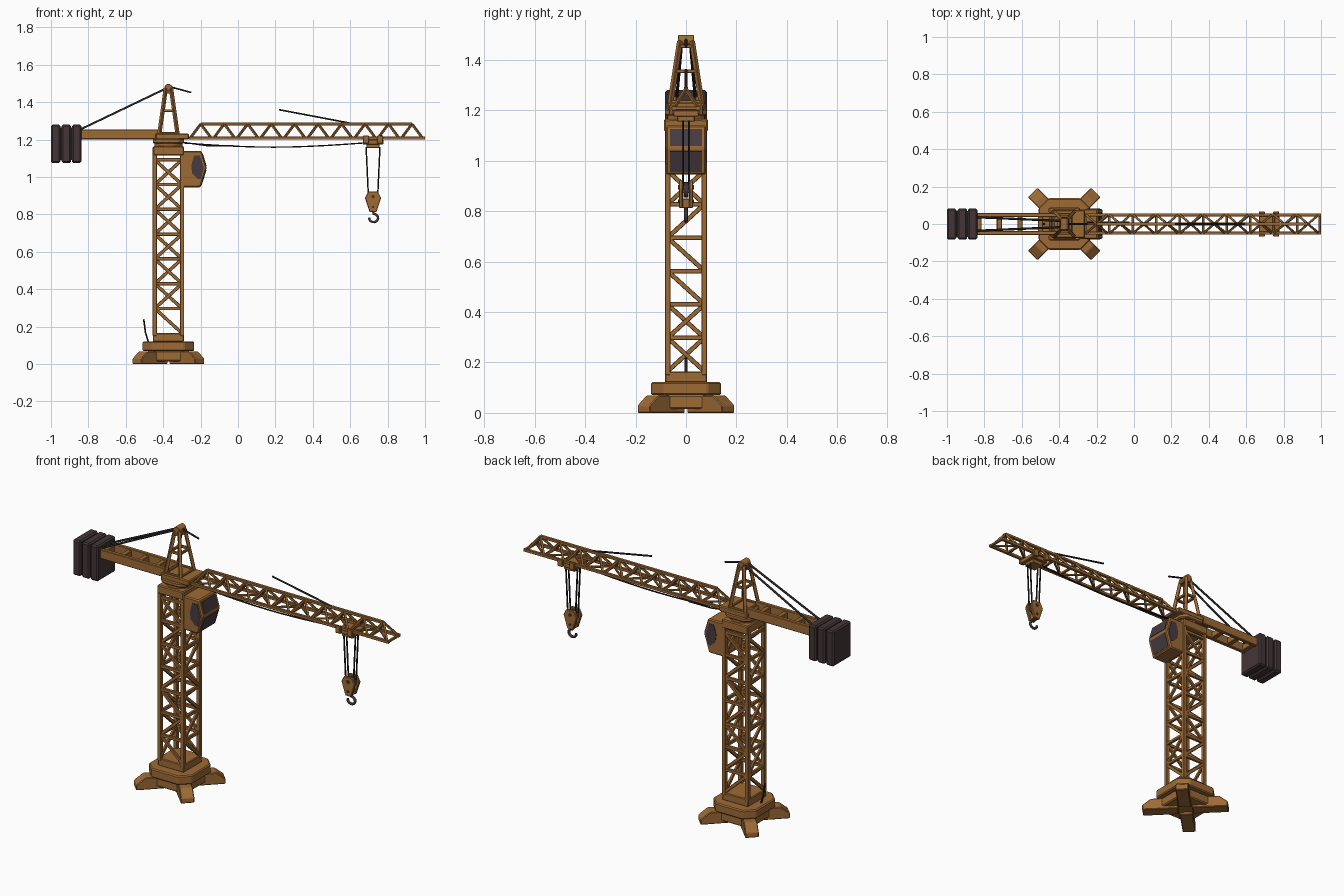
import bpy, bmesh, math
from mathutils import Vector, Matrix

if "Cube" in bpy.data.objects:
    bpy.data.objects.remove(bpy.data.objects["Cube"])

def material(name, col):
    m = bpy.data.materials.new(name)
    m.diffuse_color = (*col, 1)
    m.use_nodes = True
    m.node_tree.nodes["Principled BSDF"].inputs["Base Color"].default_value = m.diffuse_color
    return m

ORANGE = material("ochre paint", (0.34, 0.145, 0.036))
DARK = material("dark ballast", (0.058, 0.036, 0.040))
ROPE = material("black cable", (0.022, 0.019, 0.021))
GLASS = material("dark glass", (0.062, 0.043, 0.052))
TX = -0.372  # tower axis

def finish(name, bm, mat, bevel=0, smooth=False):
    bmesh.ops.recalc_face_normals(bm, faces=bm.faces)
    me = bpy.data.meshes.new(name)
    bm.to_mesh(me)
    bm.free()
    me.materials.append(mat)
    ob = bpy.data.objects.new(name, me)
    bpy.context.collection.objects.link(ob)
    if bevel:
        b = ob.modifiers.new("bevel", 'BEVEL')
        b.width = bevel
        b.segments = 1
        b.limit_method = 'ANGLE'
    if smooth:
        bpy.context.view_layer.objects.active = ob
        ob.select_set(True)
        bpy.ops.object.shade_smooth_by_angle(angle=math.radians(40))
        ob.select_set(False)
    return ob

def box(bm, x0, x1, y0, y1, z0, z1):
    m = Matrix.Translation(((x0+x1)/2, (y0+y1)/2, (z0+z1)/2)) @ Matrix.Diagonal((x1-x0, y1-y0, z1-z0, 1))
    bmesh.ops.create_cube(bm, size=1, matrix=m)

def beam(bm, a, b, w, h=None, up=(0, 0, 1)):
    # square bar from a to b; w is across, h along 'up'
    a, b = Vector(a), Vector(b)
    d = (b-a).normalized()
    up = Vector(up)
    if abs(d.dot(up)) > 0.99:
        up = Vector((1, 0, 0))
    s = up.cross(d).normalized()
    u = d.cross(s)
    rot = Matrix((s, u, d)).transposed().to_4x4()
    m = Matrix.Translation((a+b)/2) @ rot @ Matrix.Diagonal((w, h or w, (b-a).length, 1))
    bmesh.ops.create_cube(bm, size=1, matrix=m)

def prism(bm, pts, axis, lo, hi):
    # extrude a 2D profile along y ((x,z) points) or z ((x,y) points)
    f = (lambda p, t: (p[0], t, p[1])) if axis == 'y' else (lambda p, t: (p[0], p[1], t))
    A = [bm.verts.new(f(p, lo)) for p in pts]
    B = [bm.verts.new(f(p, hi)) for p in pts]
    bm.faces.new(A)
    bm.faces.new(B)
    for i in range(len(pts)):
        j = (i+1) % len(pts)
        bm.faces.new((A[i], A[j], B[j], B[i]))

def cyl(bm, c, r, depth, axis='y', n=16):
    rot = Matrix.Rotation(math.pi/2, 4, 'X') if axis == 'y' else Matrix.Identity(4)
    bmesh.ops.create_cone(bm, cap_ends=True, segments=n, radius1=r, radius2=r, depth=depth,
                          matrix=Matrix.Translation(c) @ rot)

def cable(name, paths, r, mat=ROPE):
    cu = bpy.data.curves.new(name, 'CURVE')
    cu.dimensions = '3D'
    cu.bevel_depth = r
    cu.bevel_resolution = 1
    cu.use_fill_caps = True
    for p in paths:
        s = cu.splines.new('POLY')
        s.points.add(len(p)-1)
        for q, c in zip(s.points, p):
            q.co = (*c, 1)
    cu.materials.append(mat)
    bpy.context.collection.objects.link(bpy.data.objects.new(name, cu))

def octagon(h, k):
    return [(TX+x, y) for x, y in ((h, -k), (h, k), (k, h), (-k, h), (-h, k), (-h, -k), (-k, -h), (k, -h))]

# base
bm = bmesh.new()
prism(bm, octagon(0.138, 0.085), 'z', 0.07, 0.122)
prism(bm, octagon(0.115, 0.07), 'z', 0.015, 0.07)
finish("base", bm, ORANGE, 0.006)
bm = bmesh.new()
box(bm, TX-0.083, TX+0.083, -0.083, 0.083, 0.12, 0.165)
finish("tower_foot", bm, ORANGE, 0.004)
bm = bmesh.new()
for i in range(4):
    k = len(bm.verts)
    prism(bm, [(0.04, 0), (0.238, 0), (0.238, 0.03), (0.19, 0.068), (0.04, 0.068)], 'y', -0.036, 0.036)
    bm.verts.ensure_lookup_table()
    bmesh.ops.transform(bm, verts=bm.verts[k:], matrix=Matrix.Translation((TX, 0, 0)) @ Matrix.Rotation(math.pi/4+i*math.pi/2, 4, 'Z'))
finish("outrigger_feet", bm, ORANGE, 0.004)

# tower lattice
bm = bmesh.new()
H = 0.073
for sx in (-1, 1):
    for sy in (-1, 1):
        box(bm, TX+sx*H-0.011, TX+sx*H+0.011, sy*H-0.011, sy*H+0.011, 0.15, 1.16)
levels = [0.165+0.1325*i for i in range(8)]
for i, z in enumerate(levels):
    if i:
        for s in (-1, 1):
            beam(bm, (TX-H, s*H, z), (TX+H, s*H, z), 0.016, 0.018)
            beam(bm, (TX+s*H, -H, z), (TX+s*H, H, z), 0.016, 0.018)
    if i < 7:
        z2 = levels[i+1]
        for s in (-1, 1):
            a = -1 if i == 0 else s*(-1)**i
            beam(bm, (TX-a*H, s*H, z), (TX+a*H, s*H, z2), 0.014, 0.018)
            a = {2: -1, 3: -1, 4: 1}.get(i, -s*(-1)**i)
            beam(bm, (TX+s*H, -a*H, z), (TX+s*H, a*H, z2), 0.014, 0.018)
finish("tower_lattice", bm, ORANGE, 0.002)

# slewing unit
bm = bmesh.new()
box(bm, TX-0.083, TX+0.083, -0.087, 0.087, 1.115, 1.165)
prism(bm, octagon(0.083, 0.055), 'z', 1.18, 1.205)
box(bm, TX-0.07, TX+0.11, -0.075, 0.075, 1.2, 1.232)
finish("slewing_platform", bm, ORANGE, 0.005)
bm = bmesh.new()
cyl(bm, (TX, 0, 1.175), 0.075, 0.04, 'z', 24)
finish("slewing_ring", bm, ORANGE, 0, True)

# apex tower
bm = bmesh.new()
for sx in (-1, 1):
    for sy in (-1, 1):
        beam(bm, (TX+sx*0.05, sy*0.063, 1.22), (TX+sx*0.014, sy*0.024, 1.475), 0.018)
for t in (0.05, 0.53, 0.92):
    x, y, z = 0.05-0.036*t, 0.063-0.039*t, 1.22+0.255*t
    for s in (-1, 1):
        beam(bm, (TX-x, s*y, z), (TX+x, s*y, z), 0.014)
        beam(bm, (TX+s*x, -y, z), (TX+s*x, y, z), 0.014)
finish("apex_frame", bm, ORANGE, 0.002)
bm = bmesh.new()
cyl(bm, (TX, 0, 1.477), 0.021, 0.062)
finish("apex_pin", bm, ORANGE, 0.002, True)

# counter jib and ballast
bm = bmesh.new()
for s in (-1, 1):
    box(bm, -0.86, TX-0.04, s*0.048-0.011, s*0.048+0.011, 1.202, 1.255)
for x in (-0.83, -0.72, -0.61, -0.5):
    box(bm, x-0.014, x+0.014, -0.045, 0.045, 1.208, 1.245)
finish("counter_jib", bm, ORANGE, 0.003)
bm = bmesh.new()
for x in (-1.0, -0.943, -0.888):
    box(bm, x, x+0.05, -0.083, 0.083, 1.075, 1.28)
finish("ballast_slabs", bm, DARK, 0.008)
bm = bmesh.new()
box(bm, -0.98, -0.85, -0.07, 0.07, 1.09, 1.265)
finish("ballast_core", bm, DARK)

# main jib, triangular section
bm = bmesh.new()
X0, P, N, ZB, ZT, Y = -0.262, 0.1255, 10, 1.208, 1.284, 0.049
beam(bm, (X0+P/2, 0, ZT), (X0+P*(N-0.5), 0, ZT), 0.017, 0.015)
for s in (-1, 1):
    box(bm, X0, 1.0, s*Y-0.008, s*Y+0.008, ZB-0.008, ZB+0.008)
    for i in range(N):
        top = (X0+P*(i+0.5), 0, ZT)
        beam(bm, (X0+P*i+0.006, s*Y, ZB), top, 0.012)
        beam(bm, top, (X0+P*(i+1)-0.006, s*Y, ZB), 0.012)
for i in range(N+1):
    x = min(X0+P*i+0.005, 0.993)
    beam(bm, (x, -Y, ZB), (x, Y, ZB), 0.013)
    if i < N:
        a = Y*(-1)**i
        beam(bm, (x, -a, ZB), (min(x+P, 0.99), a, ZB), 0.01)
finish("main_jib", bm, ORANGE, 0.0015)

# cab with windows
bm = bmesh.new()
prism(bm, [(-0.295, 0.945), (-0.2, 0.945), (-0.168, 1.05), (-0.195, 1.14), (-0.295, 1.14)], 'y', -0.08, 0.08)
finish("cab", bm, ORANGE, 0.006)
bm = bmesh.new()
for s in (-1, 1):
    prism(bm, [(-0.215, 0.99), (-0.198, 0.99), (-0.183, 1.05), (-0.203, 1.115), (-0.235, 1.115), (-0.25, 1.06), (-0.245, 1.02)],
          'y', s*0.079, s*0.0825)
beam(bm, (-0.1907, 0, 1.125), (-0.1707, 0, 1.058), 0.125, 0.006, (1, 0, 0))
beam(bm, (-0.1715, 0, 1.038), (-0.1965, 0, 0.957), 0.125, 0.006, (1, 0, 0))
finish("cab_windows", bm, GLASS)

# trolley
CX = 0.722
bm = bmesh.new()
box(bm, CX-0.055, CX+0.055, -0.05, 0.05, 1.175, 1.2)
box(bm, CX-0.035, CX+0.035, -0.035, 0.035, 1.155, 1.18)
for s in (-1, 1):
    for x in (-0.038, 0.038):
        box(bm, CX+x-0.016, CX+x+0.016, s*0.06-0.007, s*0.06+0.007, 1.18, 1.222)
finish("trolley", bm, ORANGE, 0.003)

# hook block
bm = bmesh.new()
prof = [(CX-0.026, 0.922), (CX+0.026, 0.922), (CX+0.043, 0.888), (CX+0.018, 0.812), (CX-0.018, 0.812), (CX-0.043, 0.888)]
for s in (-1, 1):
    prism(bm, prof, 'y', s*0.012, s*0.028)
box(bm, CX-0.016, CX+0.016, -0.015, 0.015, 0.812, 0.85)
finish("hook_block", bm, ORANGE, 0.003)
bm = bmesh.new()
cyl(bm, (CX, 0, 0.885), 0.03, 0.02)
for z, r in ((0.895, 0.009), (0.84, 0.007)):
    cyl(bm, (CX, 0, z), r, 0.064, 'y', 10)
finish("block_pulley", bm, DARK, 0, True)
hook = [(CX, 0, 0.82), (CX+0.003, 0, 0.803)]
for i in range(11):
    a = math.radians(75-i*26)
    hook.append((CX+0.003+0.024*math.cos(a), 0, 0.781+0.022*math.sin(a)))
cable("hook", [hook], 0.0075, DARK)

# cables
cable("hoist_ropes", [[(CX+s*0.037, y, 1.16), (CX+s*0.025, y, 0.9)] for s in (-1, 1) for y in (-0.012, 0.012)], 0.0045)
cable("rear_stays", [[(TX, s*0.016, 1.48), (-0.84, s*0.036, 1.256)] for s in (-1, 1)], 0.006)
cable("front_stay_stubs", [[(TX, 0, 1.485), (-0.25, 0, 1.452)], [(0.22, 0, 1.36), (0.6, 0, 1.288)]], 0.005)
sag = [(-0.29+0.096*i, 0, 1.182-0.022*math.sin(math.pi*i/10)) for i in range(11)]
cable("trolley_ropes", [sag, [(-0.29, 0.01, 1.185), (-0.17, 0.01, 1.168), (-0.025, 0.01, 1.167)]], 0.004)
cable("base_cable", [[(-0.48, 0, 0.12), (-0.495, 0, 0.17), (-0.504, 0, 0.24)]], 0.005)
